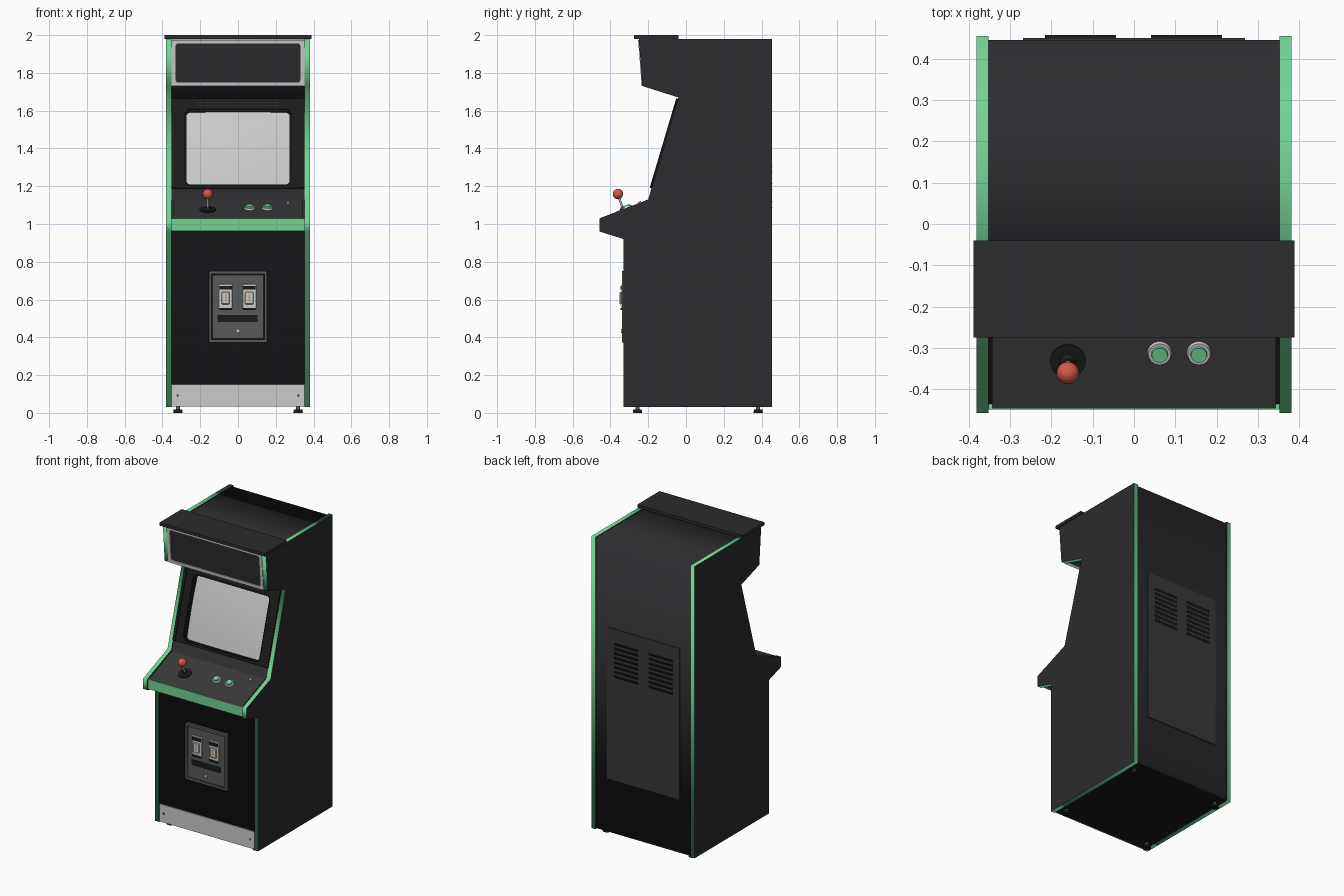
import bpy, bmesh
from math import atan2, pi, sin, cos
from mathutils import Matrix, Vector

if "Cube" in bpy.data.objects:
    bpy.data.objects.remove(bpy.data.objects["Cube"])


def material(name, r, g, b):
    m = bpy.data.materials.new(name)
    m.diffuse_color = (r, g, b, 1)
    m.use_nodes = True
    m.node_tree.nodes["Principled BSDF"].inputs["Base Color"].default_value = m.diffuse_color
    return m


DARK = material("dark_panel", 0.025, 0.025, 0.029)
BLACK = material("black", 0.011, 0.011, 0.011)
CHARCOAL = material("charcoal", 0.04, 0.04, 0.042)
STEEL = material("dark_steel", 0.1, 0.1, 0.1)
GREEN = material("green_trim", 0.17, 0.65, 0.3)
RED = material("red_ball", 0.65, 0.1, 0.07)
ORANGE = material("orange_mark", 0.8, 0.3, 0.03)


def finish(name, bm, frame, mats, smooth=False):
    bm.transform(frame)
    bmesh.ops.recalc_face_normals(bm, faces=bm.faces)
    me = bpy.data.meshes.new(name)
    bm.to_mesh(me)
    bm.free()
    for m in mats:
        if m:
            me.materials.append(m)
    ob = bpy.data.objects.new(name, me)
    bpy.context.collection.objects.link(ob)
    if smooth:
        bpy.ops.object.select_all(action='DESELECT')
        ob.select_set(True)
        bpy.context.view_layer.objects.active = ob
        bpy.ops.object.shade_smooth_by_angle(angle=0.7)
    return ob


def slope(y, z, a):
    """Frame on a front surface: local X across, Y up the slope, Z outward."""
    return Matrix.Translation((0, y, z)) @ Matrix.Rotation(a, 4, 'X')


def box(name, frame, x0, x1, y0, y1, z0, z1, mat=None, bevel=0):
    bm = bmesh.new()
    bmesh.ops.create_cube(bm, size=1)
    for v in bm.verts:
        v.co = Vector((x1 if v.co.x > 0 else x0, y1 if v.co.y > 0 else y0, z1 if v.co.z > 0 else z0))
    if bevel:
        bmesh.ops.bevel(bm, geom=bm.edges[:], offset=bevel, segments=1, affect='EDGES')
    return finish(name, bm, frame, [mat])


def disc(name, frame, x, y, r, z0, z1, mat=None, r2=None, n=32):
    bm = bmesh.new()
    bmesh.ops.create_cone(bm, cap_ends=True, segments=n, radius1=r, radius2=r2 or r, depth=z1 - z0,
                          matrix=Matrix.Translation((x, y, (z0 + z1) / 2)))
    return finish(name, bm, frame, [mat], True)


def plate(name, frame, loops, z0, z1, mats):
    """Extruded flat outline; the second loop, if any, is a hole."""
    cu = bpy.data.curves.new(name, 'CURVE')
    cu.dimensions, cu.fill_mode, cu.extrude = '2D', 'BOTH', (z1 - z0) / 2
    for pts in loops:
        sp = cu.splines.new('POLY')
        sp.points.add(len(pts) - 1)
        for p, c in zip(sp.points, pts):
            p.co = (c[0], c[1], 0, 1)
        sp.use_cyclic_u = True
    tmp = bpy.data.objects.new("outline", cu)
    bpy.context.collection.objects.link(tmp)
    bpy.context.view_layer.update()
    me = bpy.data.meshes.new_from_object(tmp.evaluated_get(bpy.context.evaluated_depsgraph_get()))
    bm = bmesh.new()
    bm.from_mesh(me)
    bpy.data.objects.remove(tmp)
    bpy.data.curves.remove(cu)
    bpy.data.meshes.remove(me)
    bmesh.ops.remove_doubles(bm, verts=bm.verts, dist=1e-5)
    for f in bm.faces:
        f.material_index = 0
    return finish(name, bm, frame @ Matrix.Translation((0, 0, (z0 + z1) / 2)), mats)


def rect(x, y0, y1, r=0.0, n=6):
    if not r:
        return [(-x, y0), (x, y0), (x, y1), (-x, y1)]
    pts = []
    for k, (cx, cy) in enumerate([(x - r, y1 - r), (r - x, y1 - r), (r - x, y0 + r), (x - r, y0 + r)]):
        for i in range(n + 1):
            a = (k + i / n) * pi / 2
            pts.append((cx + r * cos(a), cy + r * sin(a)))
    return pts


WORLD = Matrix()
PROFILE = Matrix(((0, 0, 1, 0), (1, 0, 0, 0), (0, 1, 0, 0), (0, 0, 0, 1)))
FRONT = slope(-0.32, 0, pi / 2)
DECK = slope(-0.457, 1.03, atan2(0.1, 0.257))
MONITOR = slope(-0.20, 1.13, atan2(0.54, 0.16))
MARQUEE = slope(-0.23, 1.73, atan2(0.25, -0.02))

# Side panels with green edge trim
side = [(-0.33, 0.03), (-0.33, 0.92), (-0.457, 0.96), (-0.457, 1.03), (-0.20, 1.13),
        (-0.04, 1.67), (-0.23, 1.73), (-0.25, 1.98), (0.455, 1.98), (0.455, 0.03)]
for s, label in ((-1, "left"), (1, "right")):
    ob = plate(label + "_side_panel", PROFILE, [side], min(s * 0.352, s * 0.381), max(s * 0.352, s * 0.381), [DARK, GREEN])
    for p in ob.data.polygons:
        p.material_index = 1 if abs(p.normal.x) < 0.5 else 0

# Inner cabinet, stepped back behind the monitor
body = [(-0.32, 0.04), (-0.32, 0.93), (-0.44, 0.968), (-0.44, 1.028), (-0.197, 1.122), (-0.178, 1.187),
        (-0.135, 1.175), (0.01, 1.65), (-0.03, 1.675), (-0.215, 1.735), (-0.234, 1.975), (0.445, 1.975), (0.445, 0.04)]
plate("cabinet_body", PROFILE, [body], -0.352, 0.352, [DARK])
box("base_board", WORLD, -0.352, 0.352, -0.32, 0.445, 0.033, 0.045, BLACK)
box("top_cap", WORLD, -0.388, 0.388, -0.275, -0.04, 1.98, 2.0, DARK)

# Marquee frame and panel
plate("marquee_frame", MARQUEE, [rect(0.352, 0.0, 0.245), rect(0.33, 0.02, 0.226, 0.012)], -0.018, 0.004, [None])
box("marquee_panel", MARQUEE, -0.34, 0.34, 0.01, 0.235, -0.016, -0.003, DARK)

# Monitor bezel, curved screen and speaker slots
plate("monitor_bezel", MONITOR, [rect(0.352, 0.062, 0.555), rect(0.283, 0.077, 0.498, 0.035)], -0.045, 0.004, [BLACK])
for s in (-1, 1):
    box("bezel_side_rail", MONITOR, s * 0.343 - 0.009, s * 0.343 + 0.009, 0.062, 0.555, 0.0, 0.01, BLACK)
plate("screen_surround", MONITOR, [rect(0.30, 0.07, 0.51), rect(0.273, 0.085, 0.488, 0.02)], -0.03, -0.006, [BLACK])
bm = bmesh.new()
bmesh.ops.create_grid(bm, x_segments=20, y_segments=16, size=1)
for v in bm.verts:
    u, w = v.co.x, v.co.y
    v.co = (u * 0.285, 0.287 + w * 0.213, -0.012 - 0.008 * (u * u + w * w))
finish("screen", bm, MONITOR, [None], True)
bpy.context.object.data.flip_normals() if bpy.context.object.data.polygons[0].normal.y > 0 else None
for i in range(10):
    for y in (0.515, 0.53):
        x = -0.198 + i * 0.044
        box("speaker_slot", MONITOR, x - 0.017, x + 0.017, y, y + 0.006, 0.002, 0.006, DARK)

# Control deck
box("control_panel", DECK, -0.343, 0.343, 0.01, 0.27, -0.02, -0.004, CHARCOAL)
box("control_panel_front", WORLD, -0.352, 0.352, -0.449, -0.435, 0.964, 1.03, GREEN)
disc("joystick_plate", DECK, -0.16, 0.134, 0.043, -0.005, 0.001, BLACK)
disc("joystick_collar", DECK, -0.16, 0.134, 0.02, 0.0, 0.012, BLACK, 0.010)
disc("joystick_shaft", DECK, -0.16, 0.134, 0.006, 0.0, 0.075, None, n=16)
bm = bmesh.new()
bmesh.ops.create_uvsphere(bm, u_segments=24, v_segments=16, radius=0.027,
                          matrix=Matrix.Translation((-0.16, 0.137, 0.085)))
finish("joystick_ball", bm, DECK, [RED], True)
for x in (0.062, 0.157):
    disc("button_ring", DECK, x, 0.154, 0.03, -0.005, 0.006, None, 0.027)
    disc("button_plunger", DECK, x, 0.154, 0.021, 0.0, 0.014, GREEN, 0.019)
disc("start_button", DECK, 0.265, 0.228, 0.008, -0.005, 0.006, None, n=16)

# Kick plate with screws
box("kick_plate", FRONT, -0.352, 0.352, 0.033, 0.15, 0.0, 0.007)
for x in (-0.32, 0.32):
    disc("kick_plate_screw", FRONT, x, 0.092, 0.007, 0.006, 0.010, STEEL, n=16)

# Coin door
plate("coin_door_frame", FRONT, [rect(0.154, 0.373, 0.75, 0.006, 2), rect(0.14, 0.388, 0.735)], 0.0, 0.018, [STEEL])
box("coin_door", FRONT, -0.137, 0.137, 0.391, 0.732, 0.0, 0.015, STEEL, 0.002)
for x in (-0.066, 0.06):
    box("coin_slot_plate", FRONT, x - 0.037, x + 0.037, 0.55, 0.682, 0.01, 0.022, None, 0.003)
    box("coin_slot_top", FRONT, x - 0.033, x + 0.033, 0.652, 0.673, 0.02, 0.026, BLACK)
    box("coin_reject_button", FRONT, x - 0.022, x + 0.022, 0.575, 0.64, 0.02, 0.031, None, 0.003)
    box("coin_slot_mark", FRONT, x - 0.004, x + 0.004, 0.59, 0.63, 0.03, 0.032, ORANGE)
    box("coin_slot_foot", FRONT, x - 0.033, x + 0.033, 0.544, 0.556, 0.012, 0.026, BLACK)
box("coin_return", FRONT, -0.108, 0.104, 0.48, 0.517, 0.01, 0.018, BLACK)
disc("coin_door_lock", FRONT, 0, 0.434, 0.01, 0.012, 0.024, None, n=20)

# Rear service door with two banks of louvres
box("rear_door", WORLD, -0.268, 0.268, 0.44, 0.450, 0.39, 1.40, CHARCOAL)
for cx in (-0.129, 0.127):
    for i in range(8):
        louvre = Matrix.Translation((cx, 0.45, 1.085 + i * 0.031)) @ Matrix.Rotation(-0.4, 4, 'X')
        box("rear_louvre", louvre, -0.086, 0.086, -0.006, 0.005, -0.007, 0.007, BLACK)

# Feet
for x in (-0.318, 0.318):
    for y in (-0.257, 0.382):
        disc("foot_pad", WORLD, x, y, 0.025, 0.0, 0.018, BLACK, 0.022, 20)
        disc("foot_stem", WORLD, x, y, 0.011, 0.015, 0.04, STEEL, n=16)
